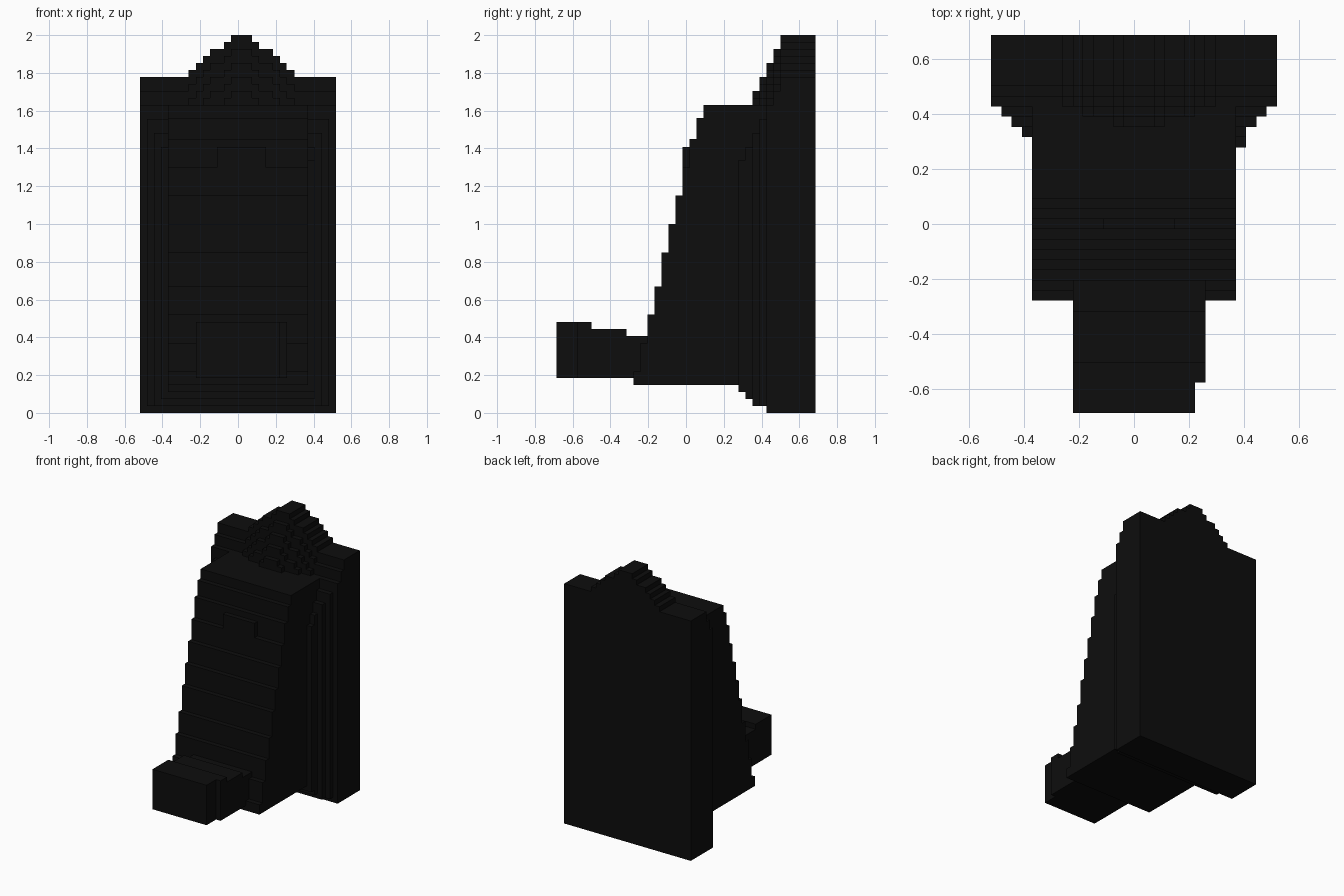
import bpy, bmesh
from mathutils import Vector

if "Cube" in bpy.data.objects:
    bpy.data.objects.remove(bpy.data.objects["Cube"])

mat = bpy.data.materials.new("black")
mat.diffuse_color = (0.004, 0.004, 0.004, 1)
mat.use_nodes = True
mat.node_tree.nodes["Principled BSDF"].inputs["Base Color"].default_value = mat.diffuse_color


def prism(name, pts, axis, a, b):
    """Extrude a flat outline along x (pts = y,z) or y (pts = x,z)."""
    put = (lambda p: (a, p[0], p[1])) if axis == 'X' else (lambda p: (p[0], a, p[1]))
    bm = bmesh.new()
    face = bm.faces.new([bm.verts.new(put(p)) for p in pts])
    geo = bmesh.ops.extrude_face_region(bm, geom=[face])
    move = Vector((b - a, 0, 0)) if axis == 'X' else Vector((0, b - a, 0))
    bmesh.ops.translate(bm, vec=move,
                        verts=[g for g in geo['geom'] if isinstance(g, bmesh.types.BMVert)])
    bmesh.ops.recalc_face_normals(bm, faces=bm.faces)
    me = bpy.data.meshes.new(name)
    bm.to_mesh(me)
    bm.free()
    me.materials.append(mat)
    ob = bpy.data.objects.new(name, me)
    bpy.context.collection.objects.link(ob)
    return ob


def stairs(start, steps):
    """Stepped outline: rise to each height, then move across."""
    out, x = [], start
    for nx, z in steps:
        out += [(x, z), (nx, z)]
        x = nx
    return out


# cabinet body: stepped, leaning front
front = stairs(-.278, [(-.241, .22), (-.204, .37), (-.167, .52), (-.13, .67),
                       (-.093, .85), (-.056, 1.0), (-.019, 1.15), (.018, 1.30),
                       (.055, 1.45), (.092, 1.56), (.60, 1.63)])
body = prism("cabinet_body", [(-.278, .148)] + front + [(.60, .148)], 'X', -.37, .37)

# flared back plate: slices growing toward the rear, each with a stepped gable
GABLE = [(.28, .037), (.24, .074), (.204, .111), (.167, .148), (.093, .185), (.056, .222)]


def slice_outline(xl, xr, bottom, peak):
    s, c = peak - .222, .018
    left = [(-xl, bottom), (-xl, s)]
    h = s
    for w, dz in GABLE:
        left += [(c - w, h), (c - w, s + dz)]
        h = s + dz
    right = []
    for w, dz in reversed(GABLE):
        right += [(c + w, s + dz), (c + w, s + dz - .037)]
    return left + right + [(xr, s), (xr, bottom)]


slices = [(.278, .37, .407, .111, 1.56), (.315, .407, .407, .074, 1.63),
          (.352, .444, .444, .037, 1.704), (.389, .481, .481, .037, 1.778),
          (.426, .519, .519, 0, 1.852), (.463, .519, .519, 0, 1.926),
          (.50, .519, .519, 0, 2.0)]
parts = []
for i, (y, xl, xr, b, p) in enumerate(slices):
    parts.append(prism(f"back_slice_{i}", slice_outline(xl, xr, b, p), 'Y', y,
                       .685 if i == 6 else .64 - .01 * i))

# projecting tray with a raised front edge
tray_top = stairs(-.685, [(-.50, .481), (-.315, .444), (-.10, .407)])
parts.append(prism("tray", [(-.685, .185)] + tray_top + [(-.10, .185)], 'X', -.222, .222))
side_top = stairs(-.574, [(-.50, .481), (-.315, .444), (-.12, .407)])
parts.append(prism("tray_side", [(-.574, .185)] + side_top + [(-.12, .185)], 'X', .1, .259))

# small raised panel on the front
parts.append(prism("front_panel", [(-.019, 1.25), (-.019, 1.407), (.1, 1.407), (.1, 1.25)],
                   'X', -.111, .148))

# fuse everything into one clean shell
bpy.context.view_layer.objects.active = body
for ob in parts:
    m = body.modifiers.new("union", 'BOOLEAN')
    m.operation, m.solver, m.object = 'UNION', 'EXACT', ob
    bpy.ops.object.modifier_apply(modifier=m.name)
    bpy.data.objects.remove(ob)
